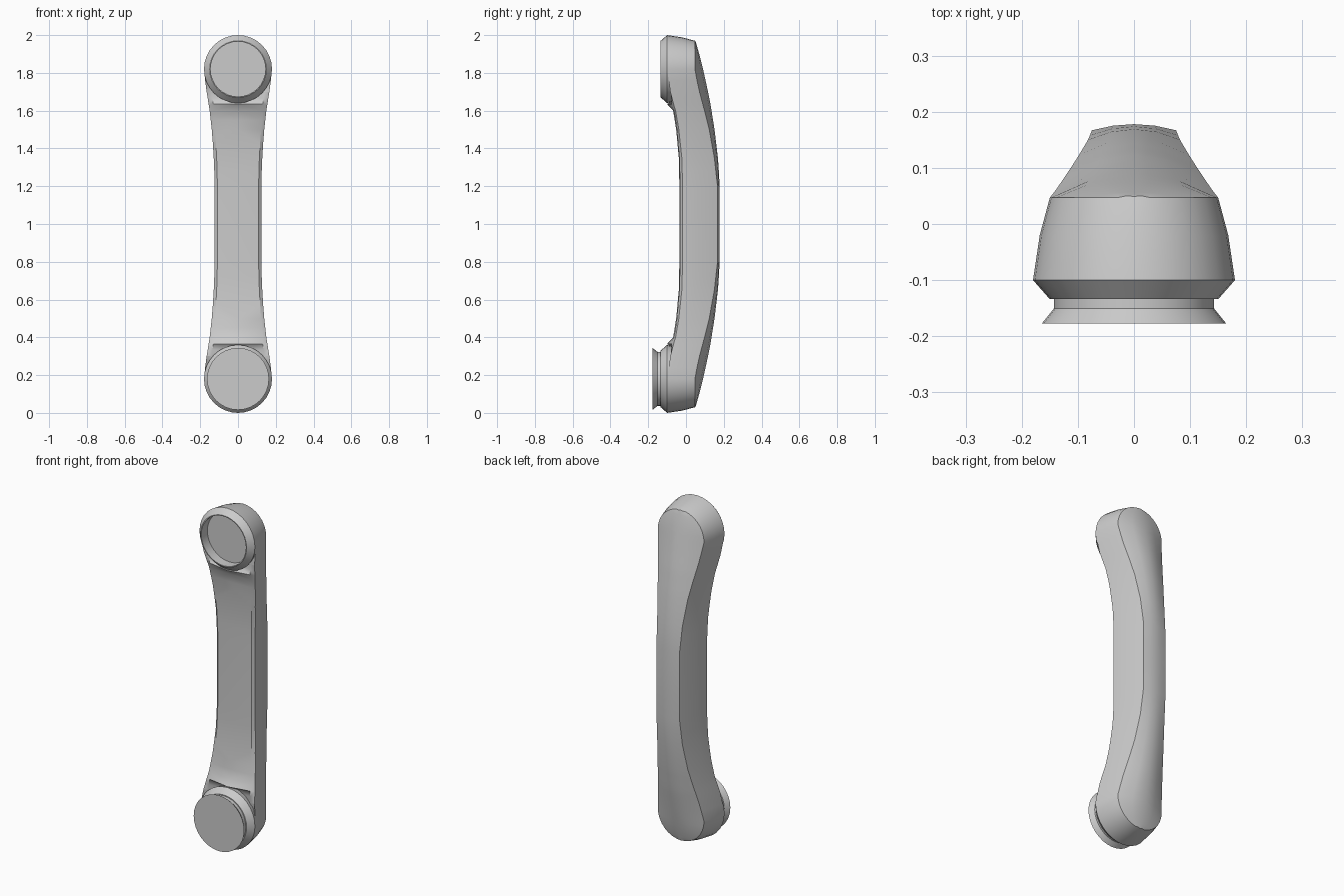
import bpy, bmesh, math

if "Cube" in bpy.data.objects:
    bpy.data.objects.remove(bpy.data.objects["Cube"])

R, ZC = 0.18, 0.18          # end radius and end centre height


def lerp(table, z):
    """Piecewise linear lookup."""
    if z <= table[0][0]:
        return table[0][1]
    for (a, u), (b, v) in zip(table, table[1:]):
        if z <= b:
            return u + (v - u) * (z - a) / (b - a)
    return table[-1][1]


def finish(name, bm, angle):
    bmesh.ops.remove_doubles(bm, verts=bm.verts, dist=1e-5)
    bmesh.ops.recalc_face_normals(bm, faces=bm.faces)
    me = bpy.data.meshes.new(name)
    bm.to_mesh(me)
    bm.free()
    ob = bpy.data.objects.new(name, me)
    bpy.context.collection.objects.link(ob)
    bpy.ops.object.select_all(action='DESELECT')
    ob.select_set(True)
    bpy.context.view_layer.objects.active = ob
    bpy.ops.object.shade_smooth_by_angle(angle=math.radians(angle))
    return ob


def lathe(name, profile, z, seg=32):
    """Turn (radius, y) points around a y-directed axis at height z."""
    bm = bmesh.new()
    rings = []
    for r, y in profile:
        rings.append([bm.verts.new((r * math.sin(2 * math.pi * i / seg), y,
                                    z + r * math.cos(2 * math.pi * i / seg)))
                      for i in range(seg)])
    for a, b in zip(rings, rings[1:]):
        for i in range(seg):
            j = (i + 1) % seg
            bm.faces.new((a[i], a[j], b[j], b[i]))
    bm.faces.new(rings[0])
    bm.faces.new(rings[-1])
    return finish(name, bm, 25)


# Handle curves, lower half (height, value)
edge_w = [(.18, .18), (.24, .174), (.3, .166), (.4, .15), (.5, .139), (.6, .131), (.7, .126), (.8, .124)]
side_w = [(.18, .168), (.3, .152), (.4, .137), (.5, .127), (.65, .117), (.8, .113)]
crease_w = [(.18, .15), (.3, .132), (.4, .114), (.5, .098), (.65, .082), (.8, .075)]
edge_y = [(.18, -.1), (.3, -.083), (.365, -.066), (.4, -.055), (.5, -.038), (.65, -.022), (.8, -.018)]
front_y = [(.18, -.05), (.24, -.065), (.3, -.08), (.365, -.077), (.4, -.063), (.5, -.048), (.65, -.035), (.8, -.031)]
mid_y = [(.3, -.04), (.335, -.055), (.365, -.1), (.4, -.068), (.5, -.052), (.65, -.038), (.8, -.035)]
side_y = [(.18, -.02), (.4, .02), (.8, .06)]
crease_y = [(.18, .047), (.28, .066), (.4, .098), (.5, .123), (.65, .15), (.8, .167)]
back_y = [(.03, .05), (.1, .07), (.2, .095), (.35, .127), (.5, .151), (.65, .169), (.78, .178)]


def section(w, zs):
    """One half cross-section, front centre to back centre."""
    ys = [lerp(t, zs[0]) for t in (front_y, edge_y, side_y, crease_y)]
    pts = [(0, lerp(mid_y, zs[0]), zs[0])]
    pts += [(x, y, z) for x, y, z in zip(w, ys, zs)]
    yb = lerp(back_y, zs[3])
    pts.append((w[3] * .5, ys[3] + (yb - ys[3]) * .75, zs[3]))
    pts.append((0, yb, zs[3]))
    return pts


# Handle: half-round end, then waisted grip; mirrored left/right and up/down
sections = []
for i in range(8):
    t = math.radians(90 * i / 8)
    radii = (.15, R, .168, .15)
    sections.append(section([r * math.sin(t) for r in radii],
                            [ZC - r * math.cos(t) for r in radii]))
for z in (.18, .24, .3, .335, .365, .4, .45, .5, .575, .65, .72, .8, 1.0):
    e = lerp(edge_w, z)
    sections.append(section([e * (.84 if z < .4 else .88), e, lerp(side_w, z), lerp(crease_w, z)], [z] * 4))

bm = bmesh.new()
grid = [[bm.verts.new((x, y, z - 1)) for x, y, z in s] for s in sections]
for a, b in zip(grid, grid[1:]):
    for k in range(len(a) - 1):
        bm.faces.new((a[k], a[k + 1], b[k + 1], b[k]))
bmesh.ops.dissolve_degenerate(bm, dist=1e-5, edges=bm.edges)
handle = finish("handle", bm, 28)
handle.location.z = 1
mirror = handle.modifiers.new("mirror", 'MIRROR')
mirror.use_axis = (True, False, True)
handle.modifiers.move(len(handle.modifiers) - 1, 0)

# Cups with a bevelled rim and a round recess
cup = [(.145, -.077), (.145, -.134), (.15, -.134), (R, -.1), (.16, -.02)]
lathe("ear_cup", cup, 2 - ZC)
lathe("mouth_cup", cup, ZC)

# Flared mouthpiece plugged into the lower cup
lathe("mouthpiece", [(.143, -.08), (.143, -.151), (.164, -.177)], ZC)
